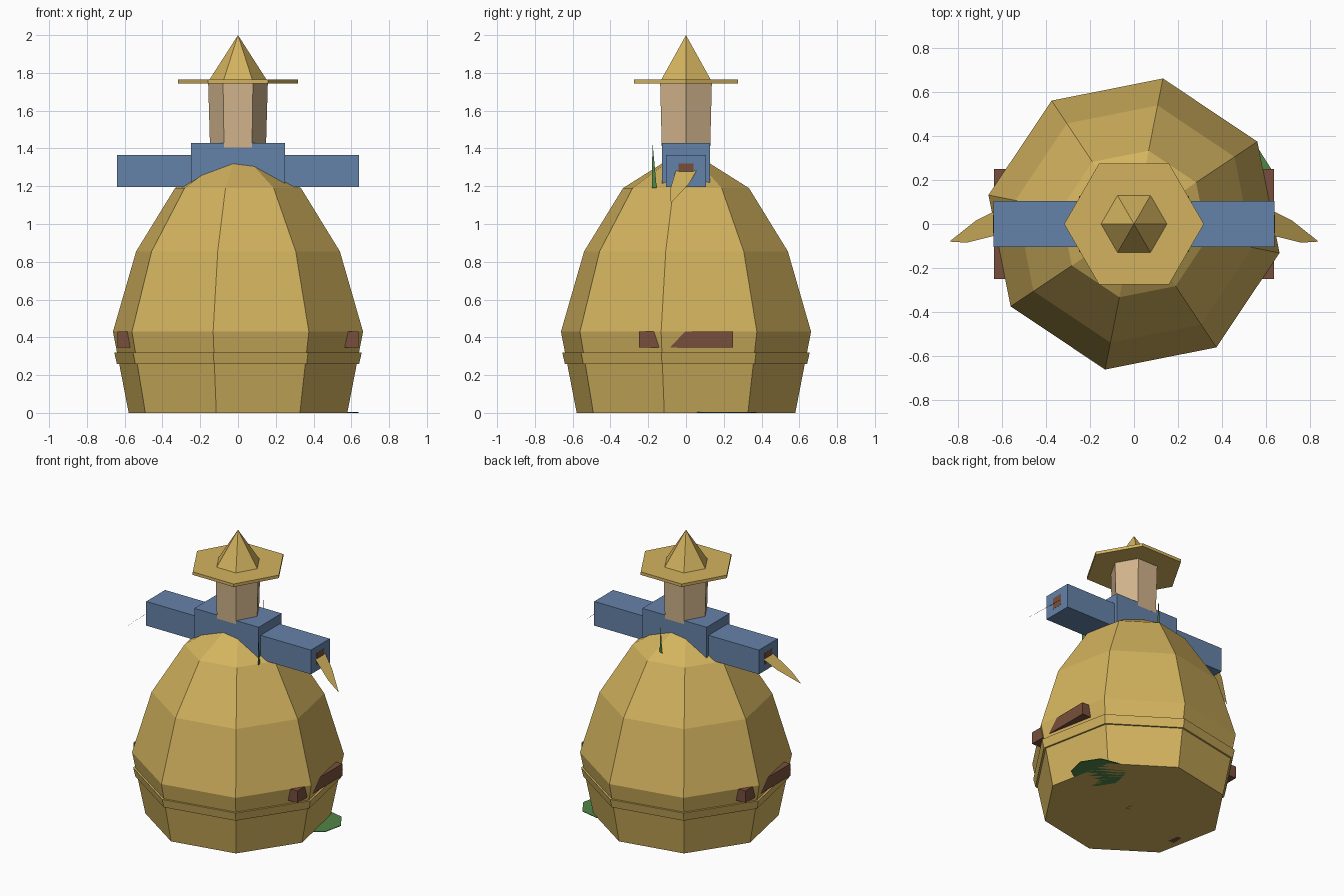
import bpy, math

if "Cube" in bpy.data.objects:
    bpy.data.objects.remove(bpy.data.objects["Cube"])


def material(name, rgb):
    m = bpy.data.materials.new(name)
    m.diffuse_color = (*rgb, 1)
    m.use_nodes = True
    m.node_tree.nodes["Principled BSDF"].inputs["Base Color"].default_value = m.diffuse_color
    return m


HAY = material("straw", (0.65, 0.45, 0.113))
CLOTH = material("blue cloth", (0.130, 0.225, 0.396))
SACK = material("sackcloth", (0.645, 0.456, 0.262))
WOOD = material("brown wood", (0.188, 0.078, 0.045))
LEAF = material("leaf green", (0.085, 0.235, 0.065))


def mesh(name, verts, faces, mat):
    me = bpy.data.meshes.new(name)
    me.from_pydata(verts, [], faces)
    me.materials.append(mat)
    ob = bpy.data.objects.new(name, me)
    bpy.context.collection.objects.link(ob)
    return ob


def lathe(name, profile, sides, start, mat, center=(0, 0)):
    """Flat-sided solid from (radius, height) rings; a zero radius makes a tip."""
    verts, faces, rings = [], [], []
    for r, z in profile:
        n = sides if r > 0 else 1
        rings.append([len(verts) + i for i in range(n)])
        for i in range(n):
            a = math.radians(start) + math.tau * i / sides
            verts.append((center[0] + r * math.cos(a), center[1] + r * math.sin(a), z))
    for lo, hi in zip(rings, rings[1:]):
        for i in range(sides):
            j = (i + 1) % sides
            if len(hi) == 1:
                faces.append((lo[i], lo[j], hi[0]))
            else:
                faces.append((lo[i], lo[j], hi[j], hi[i]))
    faces.append(rings[0][::-1])
    if len(rings[-1]) > 1:
        faces.append(rings[-1])
    return mesh(name, verts, faces, mat)


def box(name, x0, x1, y0, y1, z0, z1, mat):
    verts = [(x, y, z) for z in (z0, z1) for x, y in
             ((x0, y0), (x1, y0), (x1, y1), (x0, y1))]
    faces = [(3, 2, 1, 0), (4, 5, 6, 7), (0, 1, 5, 4),
             (1, 2, 6, 5), (2, 3, 7, 6), (3, 0, 4, 7)]
    return mesh(name, verts, faces, mat)


# Eight-sided haystack and the tie around it
lathe("haystack", [(0.59, 0), (0.675, 0.43), (0.55, 0.855), (0.34, 1.19), (0, 1.40)],
      8, -11.25, HAY)
lathe("hay_band", [(0.654, 0.26), (0.668, 0.32)], 8, -11.25, HAY)

# Scarecrow body, head and hat
box("torso", -0.25, 0.25, -0.128, 0.128, 1.12, 1.43, CLOTH)
lathe("head", [(0.148, 1.405), (0.158, 1.75)], 6, 0, SACK)
lathe("hat_brim", [(0.318, 1.745), (0.318, 1.766)], 6, 0, HAY)
lathe("hat_crown", [(0.15, 1.766), (0, 2.0)], 6, 0, HAY)

# Wooden frame
box("centre_pole", -0.04, 0.04, -0.04, 0.04, 0.0, 1.2, WOOD)
box("cross_pole", -0.641, 0.641, -0.04, 0.04, 1.24, 1.32, WOOD)

# Parts on both sides
for side, s in (("right", 1), ("left", -1)):
    def span(a, b):
        return sorted((s * a, s * b))
    box(side + "_arm", *span(0.25, 0.64), -0.105, 0.105, 1.195, 1.365, CLOTH)
    box(side + "_log", *span(0.50, 0.637), -0.25, 0.25, 0.345, 0.43, WOOD)
    box(side + "_stake", *span(0.40, 0.48), -0.18, -0.10, 0.0, 0.35, WOOD)
    # Flat straw tuft drooping from the sleeve
    outline = [(0.64, 0.055), (0.72, 0.015), (0.84, -0.08), (0.76, -0.085), (0.64, -0.055)]
    mesh(side + "_straw_hand", [(s * x, y, 1.28 - 0.85 * (x - 0.64)) for x, y in outline],
         [(0, 1, 2, 3, 4)], HAY)

# Flat weed patch on the ground and thin grass blades on the hay
lathe("weed_patch", [(0.175, 0.0), (0.175, 0.004)], 8, 10, LEAF, (0.465, 0.20))
mesh("front_grass_blade", [(0.28, -0.18, 1.19), (0.28, -0.155, 1.19), (0.28, -0.178, 1.44)],
     [(0, 1, 2)], LEAF)
mesh("back_grass_blade", [(0.0, 0.26, 1.2), (0.025, 0.26, 1.2), (0.015, 0.26, 1.42)],
     [(0, 1, 2)], LEAF)
